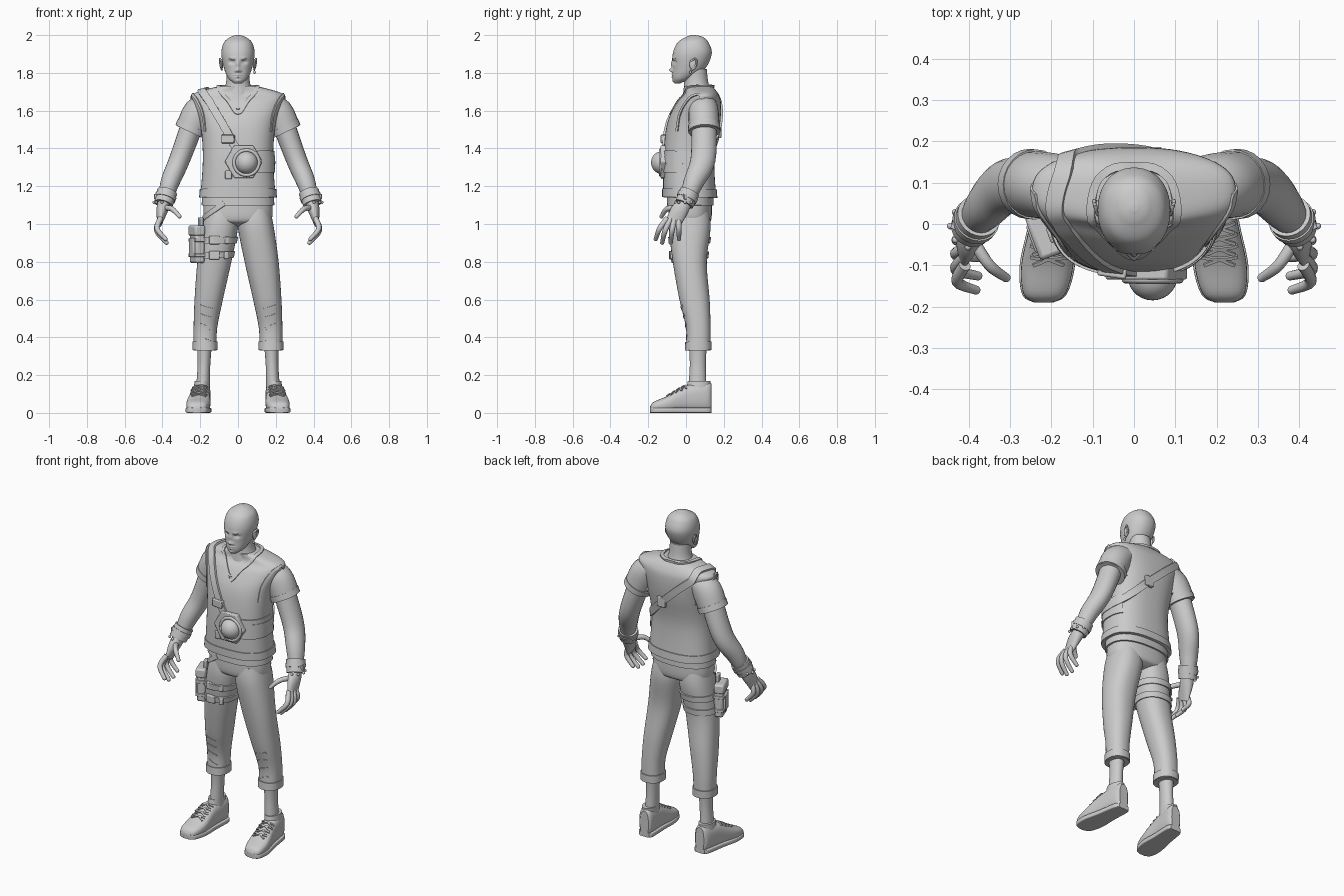
import bpy, bmesh
from math import sin, cos, pi, radians, exp, copysign
from mathutils import Vector, Matrix
from mathutils.bvhtree import BVHTree

if "Cube" in bpy.data.objects:
    bpy.data.objects.remove(bpy.data.objects["Cube"])

grey = bpy.data.materials.new("plain_grey")
grey.use_nodes = True
grey.diffuse_color = (0.6, 0.6, 0.6, 1)
grey.node_tree.nodes["Principled BSDF"].inputs["Base Color"].default_value = grey.diffuse_color
sides = {"left": 1, "right": -1}


# ---------- helpers ----------
def add(name, bm, bevel=0):
    bmesh.ops.recalc_face_normals(bm, faces=bm.faces[:])
    mesh = bpy.data.meshes.new(name)
    bm.to_mesh(mesh)
    bm.free()
    mesh.materials.append(grey)
    mesh.polygons.foreach_set("use_smooth", [True] * len(mesh.polygons))
    mesh.set_sharp_from_angle(angle=radians(40))
    ob = bpy.data.objects.new(name, mesh)
    bpy.context.scene.collection.objects.link(ob)
    if bevel:
        mod = ob.modifiers.new("bevel", "BEVEL")
        mod.width, mod.segments = bevel, 2
    return ob


def spline(rows, steps=6, closed=False):
    """Smooth curve through rows of any length."""
    count = len(rows)

    def row(i):
        return Vector(rows[i % count] if closed else rows[min(max(i, 0), count - 1)])

    out = []
    for i in range(count if closed else count - 1):
        a, b, c, d = (row(i + j) for j in (-1, 0, 1, 2))
        for step in range(steps):
            t = step / steps
            bend = (a * 2 - b * 5 + c * 4 - d) * t + (b * 3 - a - c * 3 + d) * t * t
            out.append(b + (c - a + bend) * t / 2)
    return out if closed else out + [row(count - 1)]


def skin(name, rings, closed=False):
    bm = bmesh.new()
    loops = [[bm.verts.new(point) for point in ring] for ring in rings]
    around = len(loops[0])
    for k in range(0 if closed else 1, len(loops)):
        low, high = loops[k - 1], loops[k]
        for j in range(around):
            bm.faces.new((low[j - 1], low[j], high[j], high[j - 1]))
    if not closed:
        bm.faces.new(loops[0])
        bm.faces.new(loops[-1])
    return add(name, bm)


def oval(centre, u, v, sides=32, power=2.0):
    def squared(value):
        return copysign(abs(value) ** (2 / power), value)

    turns = [2 * pi * i / sides for i in range(sides)]
    return [centre + u * squared(cos(t)) + v * squared(sin(t)) for t in turns]


def stack(name, rows, side=1, sides=40, power=2.3, steps=6):
    """Level rings from rows of (height, inner x, outer x, front y, back y)."""
    rings = []
    for z, inner, outer, front, back in spline(rows, steps):
        centre = Vector((side * (inner + outer) / 2, (front + back) / 2, z))
        rings.append(oval(centre, Vector(((outer - inner) / 2, 0, 0)),
                          Vector((0, (back - front) / 2, 0)), sides, power))
    return skin(name, rings)


def body(name, rows, **options):
    """Symmetric stack from rows of (height, half width, front y, back y)."""
    return stack(name, [(z, -half, half, front, back) for z, half, front, back in rows], **options)


def tube(name, rows, side=1, sides=24, steps=5, closed=False, grow=0.0):
    """Swept oval from rows of (x, y, z, radius across, radius in depth)."""
    points = spline(rows, steps, closed)
    path = [Vector((side * p[0], p[1], p[2])) for p in points]
    last = len(path) - 1
    rings = []
    for i, p in enumerate(points):
        after = path[(i + 1) % len(path)] if closed else path[min(i + 1, last)]
        before = path[i - 1] if closed else path[max(i - 1, 0)]
        along = (after - before).normalized()
        across = along.cross(Vector((0, 1, 0))).normalized()
        rings.append(oval(path[i], across * (p[3] + grow), across.cross(along) * (p[4] + grow), sides))
    return skin(name, rings, closed)


def tree(ob):
    mesh = ob.data
    return BVHTree.FromPolygons([v.co for v in mesh.vertices], [p.vertices[:] for p in mesh.polygons])


def ribbon(name, surface, points, width, thick, closed=False):
    """Flat band laid onto a surface."""
    hits = [surface.find_nearest(p)[:2] for p in spline(points, closed=closed)]
    count, rings = len(hits), []
    for i, (place, normal) in enumerate(hits):
        before = hits[i - 1 if closed else max(i - 1, 0)]
        after = hits[(i + 1) % count if closed else min(i + 1, count - 1)]
        normal = (before[1] + normal + after[1]).normalized()
        half = (after[0] - before[0]).cross(normal).normalized() * width / 2
        top, low = normal * thick, normal * -.006
        rings.append([place - half + low, place - half + top, place + half + top, place + half + low])
    return skin(name, rings, closed)


def circle(x, y, z, reach, count=12):
    turns = [2 * pi * i / count for i in range(count)]
    return [(x + reach * cos(t), y + reach * sin(t), z) for t in turns]


def solid(name, create, place, scale, turn=0.0, bevel=0.0, **options):
    bm = bmesh.new()
    create(bm, **options)
    bm.transform(Matrix.Translation(place) @ Matrix.Rotation(turn, 4, "Z") @ Matrix.Diagonal((*scale, 1)))
    return add(name, bm, bevel)


def ball(name, place, scale):
    return solid(name, bmesh.ops.create_uvsphere, place, scale, u_segments=28, v_segments=18, radius=1)


def box(name, place, scale, turn=0.0, bevel=.005):
    return solid(name, bmesh.ops.create_cube, place, scale, turn, bevel, size=1)


# ---------- head and neck ----------
head = body("head", [(1.745, .02, -.06, -.03), (1.77, .05, -.07, .03), (1.82, .073, -.07, .1),
                     (1.9, .088, -.07, .136), (1.96, .075, -.045, .12), (1.99, .04, 0, .09),
                     (2, .01, .03, .05)], sides=110, power=2.15, steps=12)
# each feature: x, height, spread in x, spread in height, depth
relief = {
    "nose_bridge": (0, 1.845, .009, .02, -.01), "nose_tip": (0, 1.815, .01, .01, -.02),
    "nostril": (.013, 1.81, .007, .006, -.008), "eye_socket": (.033, 1.858, .016, .009, .012),
    "brow_ridge": (.03, 1.877, .02, .006, -.005), "upper_lip": (0, 1.79, .02, .004, -.007),
    "lower_lip": (0, 1.778, .014, .004, -.007), "chin": (0, 1.757, .015, .008, -.005),
}
for vert in head.data.vertices:
    if vert.co.y < 0:
        for x, z, wide, tall, depth in relief.values():
            vert.co.y += depth * exp(-((abs(vert.co.x) - x) / wide) ** 2 - ((vert.co.z - z) / tall) ** 2)
face = tree(head)
body("neck", [(1.66, .1, -.02, .15), (1.74, .065, -.01, .12), (1.82, .06, -.01, .11)], power=2)
for name, side in sides.items():
    ball(name + "_eye", (side * .033, -.039, 1.857), (.014, .013, .008))
    brow = [(side * x, -.06, 1.87 + x / 10) for x in (.012, .035, .055)]
    ribbon(name + "_brow", face, brow, .007, .002)
    ball(name + "_ear", (side * .087, .038, 1.845), (.008, .02, .03))
    tube(name + "_ear_rim", [(.087, .024, 1.86, .005, .005), (.096, .05, 1.875, .005, .005),
                             (.094, .055, 1.845, .005, .005), (.085, .03, 1.815, .005, .005)], side, sides=10)
ball("earring", (.088, .024, 1.803), (.006, .006, .009))

# ---------- shirt ----------
shirt = body("shirt_body", [(1.14, .2, -.12, .16), (1.35, .186, -.12, .15), (1.53, .2, -.1, .18),
                            (1.64, .235, -.05, .185), (1.69, .235, -.01, .17), (1.73, .1, -.01, .14)],
             sides=64, power=2.5)
cloth = tree(shirt)
seat = tree(body("trouser_seat", [(1.15, .18, -.09, .135), (1.03, .18, -.09, .135), (1, .13, -.06, .11),
                                  (.985, .05, -.01, .06)], power=2.4))
ribbon("shirt_hem", cloth, circle(0, .02, 1.165, .22), .045, .006, True)
ribbon("undershirt_hem", seat, circle(0, .02, 1.125, .2), .05, .01, True)
for name, rise, width in (("collar_band", 0, .02), ("inner_collar_band", .03, .01)):
    slope = [(.05, -.05, 1.655 + rise / 3), (.1, .015, 1.715), (.085, .11, 1.735)]
    other = [(-x, y, z) for x, y, z in reversed(slope)]
    ribbon(name, cloth, [(0, -.085, 1.59 + rise), *slope, (0, .145, 1.735), *other], width, .006, True)
for name, side in sides.items():
    sleeve = [(.14, .09, 1.64, .06, .07), (.205, .093, 1.59, .085, .08), (.254, .097, 1.49, .08, .08)]
    tube(name + "_sleeve", sleeve, side)
    end = Vector(sleeve[-1])
    tube(name + "_sleeve_hem", [end.lerp(Vector(sleeve[1]), .3), end], side, steps=1, grow=.005)
    seam = [(side * (.19 + .045 * sin(t) ** 2), .05 - .11 * cos(t), 1.49 + .19 * sin(t))
            for t in [pi * i / 6 for i in range(7)]]
    ribbon(name + "_armhole_seam", cloth, seam, .014, .006)

# ---------- arms, gloves and hands ----------
for name, side in sides.items():
    tube(name + "_arm", [(.24, .095, 1.53, .06, .066), (.31, .09, 1.34, .055, .066),
                         (.36, .04, 1.22, .05, .054), (.39, 0, 1.11, .034, .036)], side)
    cuff = [Vector((.375, .02, 1.17, .054, .054)), Vector((.395, -.01, 1.105, .05, .05))]
    tube(name + "_glove_cuff", cuff, side)
    tube(name + "_cuff_strap", [cuff[0].lerp(cuff[1], t) for t in (.3, .6)], side, grow=.004)
    box(name + "_cuff_buckle", (side * .43, 0, 1.145), (.02, .03, .03), side * .4, .003)
    for x, y, z in circle(.393, -.005, 1.115, .052, 9):
        if x > .4:
            ball(name + "_cuff_stud", (side * x, y, z), (.008, .008, .008))
    tube(name + "_palm", [(.39, 0, 1.115, .034, .035), (.402, -.035, 1.07, .03, .046),
                          (.415, -.07, 1, .012, .04)], side)
    digits = {"thumb": [Vector((.39, -.04, 1.085)), Vector((.35, -.1, 1.08)), Vector((.31, -.13, 1.04))]}
    for i, finger in enumerate(("index", "middle", "ring", "little")):
        lean, reach = .04 - .014 * i, 1 + .2 * sin(pi * i / 3)
        base = Vector((.41, .02 * i - .1, 1.03))
        bend = base + Vector((.018, -lean, -.055)) * reach
        digits[finger] = [base, bend, bend + Vector((-.045, -lean / 2, -.055)) * reach]
    for finger, joints in digits.items():
        radii = (.015, .014, .011)
        tube(f"{name}_{finger}", [(*p, r, r) for p, r in zip(joints, radii)], side, sides=12)
        tip = joints[-1]
        ball(f"{name}_{finger}_tip", (side * tip.x, tip.y, tip.z), (.011, .011, .011))

# ---------- trousers and ankles ----------
legs = {}
for name, side in sides.items():
    legs[name] = tree(stack(name + "_trouser_leg", [
        (1.08, 0, .17, -.08, .12), (.98, 0, .19, -.09, .13), (.8, .035, .215, -.07, .11),
        (.6, .08, .23, -.035, .125), (.45, .11, .235, 0, .13), (.33, .115, .235, 0, .13)], side))
    ribbon(name + "_trouser_cuff", legs[name], circle(side * .175, .065, .355, .1), .045, .006, True)
    for z in (.4, .45, .5, .55):
        fold = [(side * (.17 + x), -.05, z + x / 4) for x in (-.05, 0, .05)]
        ribbon(name + "_knee_fold", legs[name], fold, .012, .003)
    stack(name + "_ankle", [(.36, .138, .217, .015, .11), (.25, .147, .214, .02, .105),
                            (.1, .15, .225, .01, .11)], side, power=2)

# ---------- shoes ----------
for name, side in sides.items():
    upper, sole = [], []
    for y, half, tall in spline([(-.19, .02, .03), (-.17, .05, .055), (-.1, .063, .085),
                                 (0, .052, .14), (.11, .044, .16), (.135, .028, .15)]):
        x = side * (.2 - y / 10)
        upper.append(oval(Vector((x, y, tall / 2 + .004)), Vector((half, 0, 0)), Vector((0, 0, tall / 2)), power=2.6))
        sole.append(oval(Vector((x, y, .014)), Vector((half + .004, 0, 0)), Vector((0, 0, .014)), power=7))
    shoe = tree(skin(name + "_shoe", upper))
    skin(name + "_sole", sole)
    stack(name + "_shoe_collar", [(.12, .15, .235, 0, .13), (.17, .15, .23, .01, .13)], side, power=2)
    for i in range(4):
        y, z = .025 * i - .085, .015 * i + .1
        for slant in (-.012, .012):
            lace = [(side * .207 + x, y + slant * x / .035, z - abs(x) / 2) for x in (-.035, 0, .035)]
            ribbon(name + "_lace", shoe, lace, .008, .007)

# ---------- chest rig ----------
loop = []
for x, y, z in circle(0, 0, 0, 1, 16):
    x, y = .19 * x, .03 + .16 * y
    loop.append((x, y, 1.52 - .95 * x if y > .03 else max(1.34, 1.39 - 1.7 * x)))
ribbon("rig_strap", cloth, loop, .042, .011, True)
panel = [(.2 * sin(t), .03 - .16 * cos(t), 1.33) for t in [pi * i / 9 for i in range(1, 7)]]
ribbon("rig_side_panel", cloth, panel, .115, .008)
bm = bmesh.new()
base = bm.faces.new([bm.verts.new((x + .03, -.085, z + 1.33)) for x, z, flat in circle(0, 0, 0, .1, 6)])
grown = bmesh.ops.extrude_face_region(bm, geom=[base])["geom"]
bmesh.ops.translate(bm, vec=(0, -.05, 0), verts=[g for g in grown if isinstance(g, bmesh.types.BMVert)])
add("rig_plate", bm, .006)
ring = [(x + .045, -.135, z + 1.325, .009, .009) for x, z, flat in circle(0, 0, 0, .066)]
tube("rig_dome_ring", ring, sides=12, closed=True)
ball("rig_dome", (.045, -.127, 1.325), (.06, .058, .06))
box("rig_front_buckle", (-.052, -.112, 1.45), (.07, .035, .045), -.15)
box("rig_tag", (-.05, -.12, 1.26), (.035, .02, .045), -.1)
box("rig_back_buckle", (.04, .172, 1.485), (.055, .03, .06))

# ---------- thigh pouch on the right leg ----------
turn = .35
box("pouch", (-.216, -.025, .89), (.052, .105, .195), turn, .012)
box("pouch_flap", (-.219, -.026, .965), (.058, .113, .055), turn, .01)
box("pouch_pocket", (-.24, -.034, .875), (.022, .07, .1), turn)
for z in (.915, .835):
    ribbon("thigh_strap", legs["right"], circle(-.112, .02, z, .11), .034, .008, True)
    box("thigh_buckle", (-.125, -.08, z), (.055, .022, .045))
    box("thigh_clip", (-.06, -.076, z), (.025, .02, .04), .3)
    box("pouch_band", (-.217, -.026, z), (.06, .112, .018), turn, .003)
ribbon("pouch_hanger", seat, [(-.185, -.02, 1.03), (-.15, -.075, 1.06), (-.075, -.1, 1.11)], .026, .012)
box("hanger_tab", (-.198, -.025, 1.005), (.02, .04, .06), turn)
